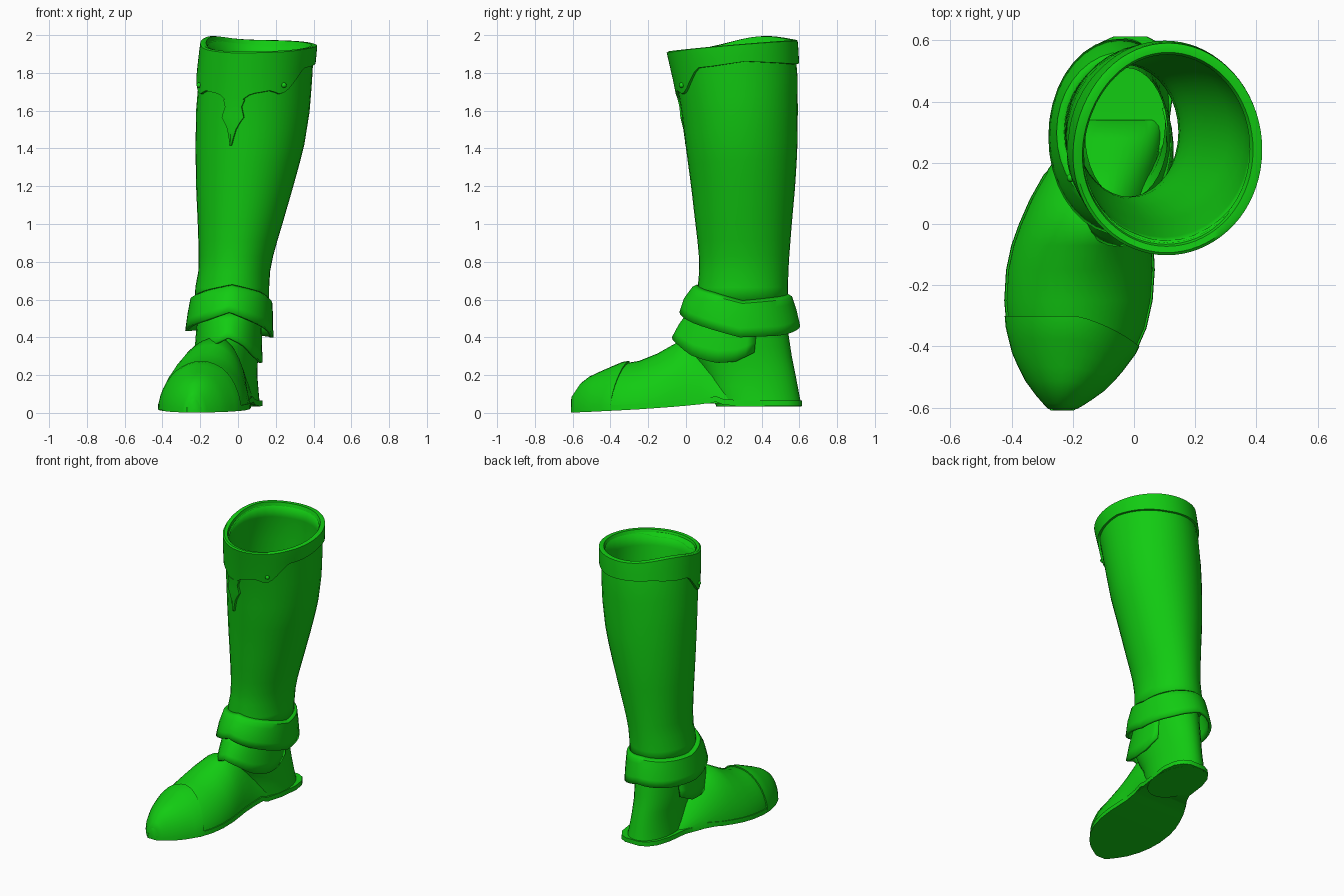
import bpy, math
from math import sin, cos, pi, radians, degrees

green = bpy.data.materials.new("green leather")
green.diffuse_color = (0.006, 0.6, 0.006, 1)


def lerp_table(table, t):
    """Row of values interpolated at t; first column is the key."""
    if t <= table[0][0]:
        return table[0][1:]
    for a, b in zip(table, table[1:]):
        if t <= b[0]:
            f = (t - a[0]) / (b[0] - a[0])
            return [p + (q - p) * f for p, q in zip(a[1:], b[1:])]
    return table[-1][1:]


def loft(name, rings, closed=True, cap_start=False, cap_end=False, thick=0, angle=40):
    n = len(rings[0])
    verts = [p for r in rings for p in r]
    faces = []
    for i in range(len(rings) - 1):
        for j in range(n if closed else n - 1):
            k = (j + 1) % n
            faces.append((i * n + j, i * n + k, (i + 1) * n + k, (i + 1) * n + j))
    if cap_start:
        faces.append(tuple(reversed(range(n))))
    if cap_end:
        faces.append(tuple(range(len(verts) - n, len(verts))))
    me = bpy.data.meshes.new(name)
    me.from_pydata(verts, [], faces)
    me.validate()
    me.materials.append(green)
    ob = bpy.data.objects.new(name, me)
    bpy.context.collection.objects.link(ob)
    bpy.ops.object.select_all(action='DESELECT')
    ob.select_set(True)
    bpy.context.view_layer.objects.active = ob
    bpy.ops.object.mode_set(mode='EDIT')
    bpy.ops.mesh.select_all(action='SELECT')
    bpy.ops.mesh.normals_make_consistent(inside=False)
    bpy.ops.object.mode_set(mode='OBJECT')
    bpy.ops.object.shade_smooth_by_angle(angle=radians(angle))
    if thick:
        m = ob.modifiers.new("thickness", 'SOLIDIFY')
        m.thickness = thick
        m.offset = -1
    return ob


def oval(table, z, a, off=0.0):
    """Point on an upright tube; a = 0 faces front, a = 90 degrees faces +x."""
    x0, x1, y0, y1 = lerp_table(table, z)
    return ((x0 + x1) / 2 + ((x1 - x0) / 2 + off) * sin(a),
            (y0 + y1) / 2 - ((y1 - y0) / 2 + off) * cos(a), z)


SEG = 36
around = [2 * pi * i / SEG for i in range(SEG)]

# Height, x min, x max, y min, y max
SHAFT = [(0.58, -0.23, 0.165, 0.06, 0.54), (0.68, -0.225, 0.165, 0.062, 0.54),
         (0.75, -0.21, 0.17, 0.07, 0.542), (0.85, -0.208, 0.19, 0.068, 0.548),
         (1.0, -0.213, 0.235, 0.05, 0.56), (1.2, -0.222, 0.293, 0.027, 0.578),
         (1.4, -0.225, 0.348, 0.0, 0.59), (1.6, -0.222, 0.38, -0.025, 0.592),
         (1.8, -0.205, 0.395, -0.06, 0.59), (2.0, -0.175, 0.403, -0.105, 0.57)]
ANKLE = [(0.035, -0.175, 0.12, 0.16, 0.612), (0.08, -0.17, 0.112, 0.14, 0.603),
         (0.2, -0.172, 0.102, 0.1, 0.58), (0.3, -0.19, 0.106, 0.04, 0.56),
         (0.4, -0.2, 0.116, 0.0, 0.545), (0.5, -0.205, 0.12, 0.02, 0.53),
         (0.62, -0.16, 0.11, 0.08, 0.51)]


def rim(a):
    bump = math.exp(-((degrees(a) - 245) / 38) ** 2)
    return 1.943 - 0.03 * cos(a + radians(10)) + 0.042 * bump


# Leg shaft
loft("shaft", [[oval(SHAFT, 0.58 + (rim(a) - 0.02 - 0.58) * t / 16, a) for a in around]
               for t in range(17)], thick=0.02)

# Turned collar with a scalloped lower edge, symmetric about the emblem
EMBLEM = radians(-20)
EDGE = [(0, 1.60), (7, 1.64), (12, 1.675), (20, 1.69), (36, 1.705), (46, 1.685),
        (53, 1.70), (62, 1.755), (73, 1.825), (90, 1.835), (120, 1.86), (180, 1.845)]


def collar_low(a):
    d = abs((degrees(a - EMBLEM) + 180) % 360 - 180)
    return lerp_table(EDGE, d)[0]


fine = [EMBLEM + 2 * pi * i / 72 for i in range(72)]
collar = []
for t, off in ((0, 0.0), (0.01, 0.014), (0.35, 0.016), (0.75, 0.018), (0.97, 0.018),
               (1, 0.008), (0.99, -0.012), (0.8, -0.022)):
    collar.append([oval(SHAFT, collar_low(a) + (rim(a % (2 * pi)) - collar_low(a)) * t, a, off)
                   for a in fine])
loft("collar", collar)

# Spear-shaped pendant under the collar
PENDANT = [(1.415, 0.004), (1.46, 0.014), (1.50, 0.024), (1.535, 0.042), (1.565, 0.062),
           (1.59, 0.055), (1.62, 0.046), (1.66, 0.06)]
rings = []
for z, w in PENDANT:
    rings.append([oval(SHAFT, z, EMBLEM + u * w / 0.3, off)
                  for u, off in ((-1, -0.005), (-0.97, 0.013), (0, 0.02), (0.97, 0.013), (1, -0.005))])
loft("pendant", rings, cap_start=True, cap_end=True)

# Rivets at the two scallop points
for side in (-1, 1):
    p = oval(SHAFT, 1.735, EMBLEM + side * radians(49), 0.016)
    bpy.ops.mesh.primitive_uv_sphere_add(segments=12, ring_count=8, radius=0.014, location=p)
    rivet = bpy.context.object
    rivet.name = "rivet"
    rivet.data.materials.append(green)
    bpy.ops.object.shade_smooth()

# Ankle and heel
loft("ankle", [[oval(ANKLE, z, a) for a in around]
               for z in (0.035, 0.08, 0.14, 0.2, 0.25, 0.3, 0.35, 0.4, 0.45, 0.5, 0.56, 0.62)],
     cap_start=True)

# Flared ankle cuff; edge heights by angle
CUFF_LOW = [(0, 0.535), (40, 0.475), (90, 0.40), (135, 0.41), (180, 0.46), (225, 0.44),
            (270, 0.435), (325, 0.49), (360, 0.535)]
CUFF_TOP = [(0, 0.68), (50, 0.64), (90, 0.595), (180, 0.63), (270, 0.615), (315, 0.65), (360, 0.68)]
FLARE = [(0, -0.28, 0.187, -0.035, 0.605), (0.5, -0.267, 0.186, -0.01, 0.585),
         (0.92, -0.253, 0.182, 0.035, 0.562), (1, -0.225, 0.165, 0.06, 0.54)]
cuff = []
for t in (0, 0.25, 0.5, 0.75, 0.92, 1):
    ring = []
    for a in around:
        lo, hi = lerp_table(CUFF_LOW, degrees(a))[0], lerp_table(CUFF_TOP, degrees(a))[0]
        x, y, _ = oval(FLARE, t, a)
        ring.append((x, y, lo + (hi - lo) * t))
    cuff.append(ring)
loft("ankle_cuff", cuff, thick=0.018)

# Instep flap below the cuff, open at the back
FLAP_LOW = [(0, 0.40), (25, 0.365), (50, 0.30), (75, 0.265), (95, 0.27), (115, 0.32)]
FLAP = [(0, -0.235, 0.13, -0.075, 0.54), (0.5, -0.225, 0.127, -0.04, 0.54),
        (1, -0.212, 0.122, 0.005, 0.535)]
flap = []
for t in (0, 0.25, 0.5, 0.75, 1):
    ring = []
    for i in range(-12, 13):
        a = radians(i * 115 / 12)
        lo = lerp_table(FLAP_LOW, abs(degrees(a)))[0]
        x, y, _ = oval(FLAP, t, a)
        ring.append((x, y, lo + (0.53 - lo) * t))
    flap.append(ring)
loft("instep_flap", flap, closed=False, thick=0.015)

# Foot: y, left x, right x, bottom, top, ridge x
FOOT = [(-0.61, -0.265, -0.205, 0.005, 0.07, -0.235), (-0.59, -0.285, -0.17, 0.006, 0.10, -0.23),
        (-0.55, -0.32, -0.11, 0.008, 0.16, -0.22), (-0.5, -0.355, -0.06, 0.01, 0.19, -0.21),
        (-0.42, -0.39, 0.0, 0.014, 0.225, -0.2), (-0.34, -0.41, 0.035, 0.018, 0.26, -0.195),
        (-0.25, -0.418, 0.055, 0.023, 0.275, -0.19), (-0.15, -0.412, 0.062, 0.03, 0.315, -0.17),
        (-0.07, -0.395, 0.058, 0.036, 0.36, -0.14), (0.0, -0.37, 0.055, 0.042, 0.40, -0.11),
        (0.08, -0.335, 0.06, 0.05, 0.37, -0.1), (0.18, -0.28, 0.075, 0.05, 0.26, -0.08),
        (0.28, -0.21, 0.09, 0.045, 0.15, -0.06), (0.34, -0.18, 0.10, 0.04, 0.08, -0.05)]


def foot_point(y, u, grow=0.0):
    """Upper surface of the foot; u runs 0 (right) to pi (left)."""
    l, r, b, t, m = lerp_table(FOOT, y)
    c = cos(u)
    x = m + c * ((r - m if c > 0 else m - l) + grow)
    return (x, y, b + (t - b + grow) * max(0, sin(u)) ** 1.1)


arch = [pi * i / 20 for i in range(21)]
loft("foot", [[foot_point(row[0], u) for u in arch] for row in FOOT],
     cap_start=True, cap_end=True, angle=50)

# Toe cap with a curved rear edge
cap = []
for t in (0, 0.06, 0.15, 0.3, 0.45, 0.6, 0.75, 0.88, 1, 1):
    g = -0.004 if len(cap) == 9 else 0.009
    cap.append([foot_point(-0.605 + t * (0.305 - 0.10 * max(0, cos(u)) ** 1.3), u, g) for u in arch])
loft("toe_cap", cap, cap_start=True, angle=50)

# Sole with a raised waist and a heel: y, left x, right x, bottom
SOLE = [(r[0], r[1], r[2], r[3] - 0.004) for r in FOOT if r[0] < 0.1]
SOLE += [(0.16, -0.29, 0.075, 0.058), (0.2, -0.25, 0.085, 0.042), (0.3, -0.2, 0.105, 0.037),
         (0.45, -0.18, 0.125, 0.036), (0.54, -0.15, 0.112, 0.036), (0.59, -0.11, 0.08, 0.036),
         (0.613, -0.06, 0.035, 0.036)]
loft("sole", [[(l - 0.006, y, b), (r + 0.006, y, b), (r + 0.004, y, b + 0.03), (l - 0.004, y, b + 0.03)]
              for y, l, r, b in SOLE], cap_start=True, cap_end=True)
